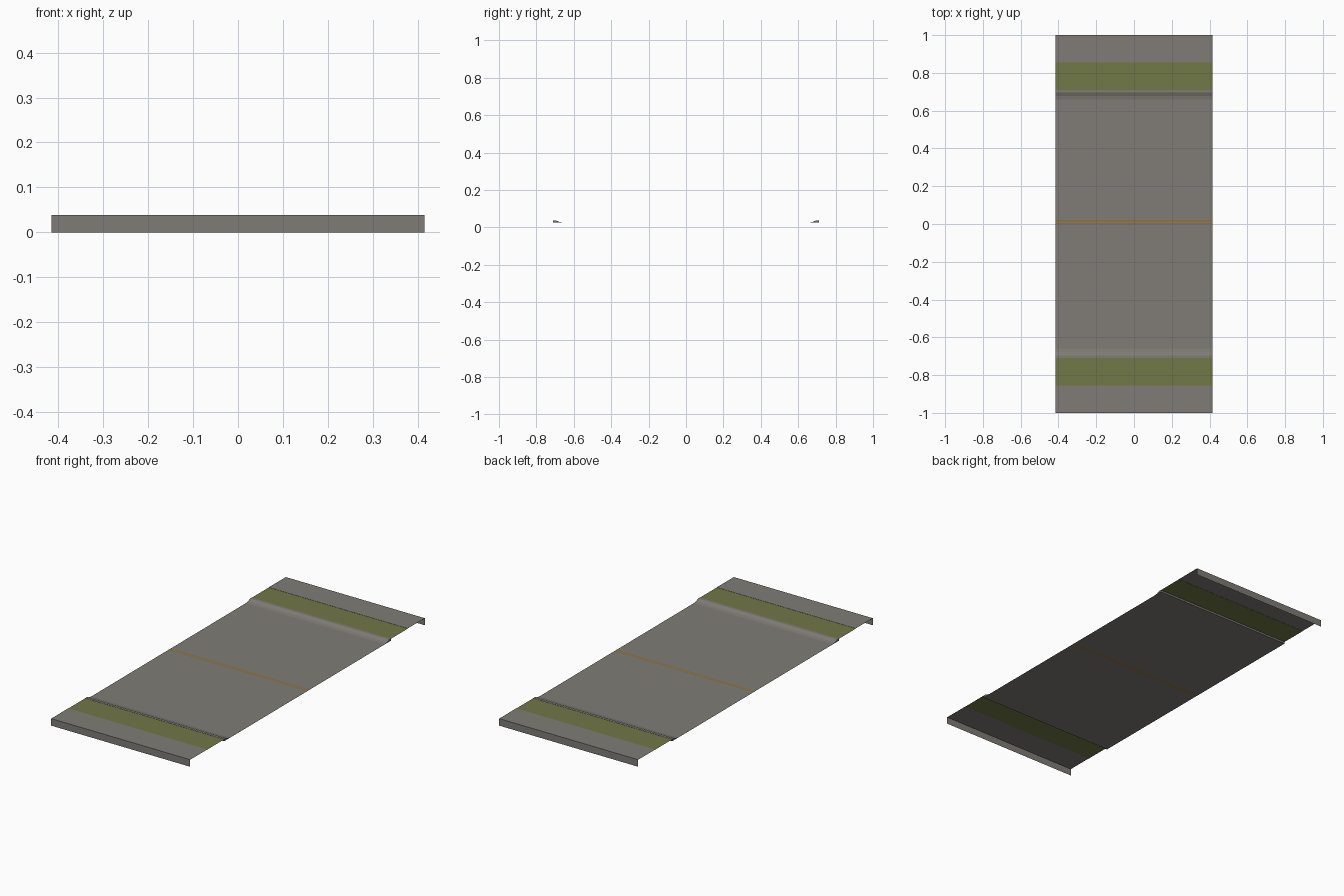
import bpy

if "Cube" in bpy.data.objects:
    bpy.data.objects.remove(bpy.data.objects["Cube"])

HALF = 0.415       # half width along x
TOP = 0.038        # pavement height
ROAD = 0.027       # road height


def material(name, rgb):
    m = bpy.data.materials.new(name)
    m.diffuse_color = (*rgb, 1)
    m.use_nodes = True
    m.node_tree.nodes["Principled BSDF"].inputs["Base Color"].default_value = m.diffuse_color
    return m


GREY = material("concrete grey", (0.215, 0.202, 0.180))
GREEN = material("grass green", (0.165, 0.188, 0.062))
ORANGE = material("line orange", (0.30, 0.165, 0.035))


def extrude_profile(name, pts, mats, rule=None, closed=False):
    """Sweep a (y, z) profile across the width; closed profiles get end caps."""
    n = len(pts)
    verts = [(s * HALF, y, z) for s in (-1, 1) for y, z in pts]
    faces = [(i, i + n, (i + 1) % n + n, (i + 1) % n)
             for i in range(n if closed else n - 1)]
    if closed:
        faces += [tuple(range(n)), tuple(reversed(range(n, 2 * n)))]
    me = bpy.data.meshes.new(name)
    me.from_pydata(verts, [], faces)
    for m in mats:
        me.materials.append(m)
    if rule:
        for p in me.polygons:
            p.material_index = rule(p.center)
    me.update()
    ob = bpy.data.objects.new(name, me)
    bpy.context.collection.objects.link(ob)
    return ob


def side_profile(pts, side):
    """Mirror a +y profile to the -y side, keeping y ascending order."""
    return pts if side > 0 else [(-y, z) for y, z in reversed(pts)]


# road sheet with a double centre line cut into it
road_y = [-0.66, -0.001, 0.006, 0.012, 0.020, 0.66]
extrude_profile("road", [(y, ROAD) for y in road_y], [GREY, ORANGE],
                lambda c: int(-0.001 < c.y < 0.006 or 0.012 < c.y < 0.020))

for side, label in ((-1, "front"), (1, "back")):
    # sloped curb with closed ends
    curb = [(0.66, ROAD), (0.678, 0.030), (0.697, TOP), (0.71, TOP), (0.71, ROAD)]
    extrude_profile(label + "_curb", side_profile(curb, side), [GREY], closed=True)
    # grass verge
    extrude_profile(label + "_grass_verge",
                    side_profile([(0.71, TOP - 0.001), (0.855, TOP - 0.001)], side), [GREEN])
    # footpath with its outer skirt down to the ground
    extrude_profile(label + "_footpath",
                    side_profile([(0.855, TOP - 0.001), (0.855, TOP), (1.0, TOP), (1.0, 0.0)], side), [GREY])
